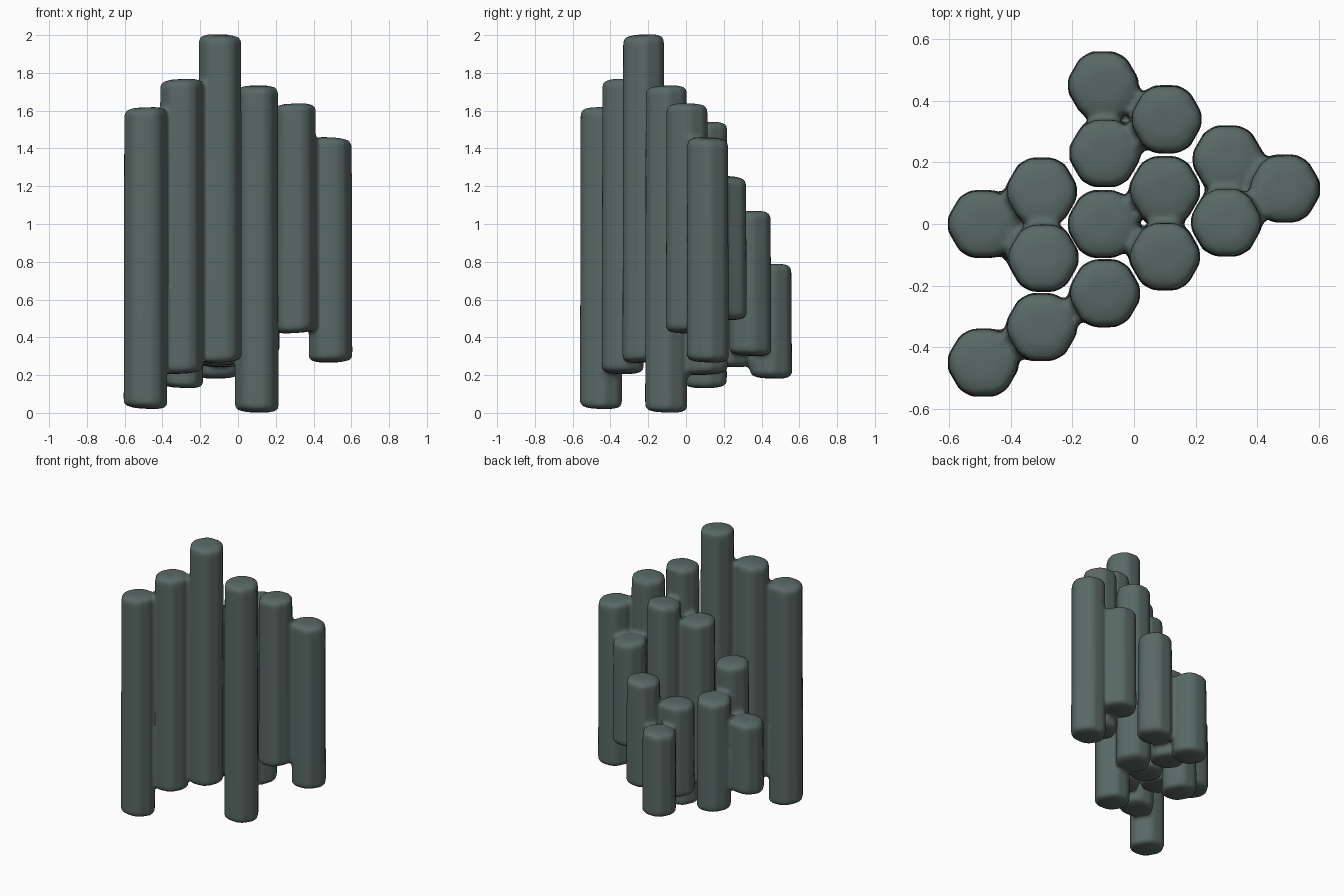
import bpy, bmesh, math, random

if "Cube" in bpy.data.objects:
    bpy.data.objects.remove(bpy.data.objects["Cube"])

random.seed(4)
stone = bpy.data.materials.new("dark_green_grey_stone")
stone.diffuse_color = (0.10, 0.14, 0.13, 1)
stone.use_nodes = True
stone.node_tree.nodes["Principled BSDF"].inputs["Base Color"].default_value = stone.diffuse_color

# Clusters of three columns: x, y, bottom z, top z
CLUSTERS = {
    "back_columns": [(-0.10, 0.45, 0.18, 0.79), (0.105, 0.34, 0.30, 1.07), (-0.095, 0.23, 0.24, 0.91)],
    "left_columns": [(-0.49, 0.0, 0.27, 0.80), (-0.30, 0.105, 0.13, 0.95), (-0.295, -0.11, 0.28, 1.13)],
    "centre_columns": [(-0.10, 0.0, 0.25, 1.43), (0.10, 0.11, 0.20, 1.54), (0.10, -0.105, 0.0, 1.735)],
    "right_columns": [(0.305, 0.21, 0.49, 1.255), (0.49, 0.115, 0.265, 1.46), (0.30, 0.005, 0.42, 1.64)],
    "front_columns": [(-0.49, -0.45, 0.02, 1.62), (-0.30, -0.335, 0.205, 1.77), (-0.095, -0.225, 0.265, 2.005)],
}
APOTHEM = 0.111
CORNER = 0.120


def section(cx, cy, z, scale, jitter, tilt):
    """Worn hexagon: each corner cut into two points; tilt slopes the ring."""
    pts = []
    for k in range(6):
        a = math.radians(60 * k)
        for side in (-1, 1):
            ang = a + side * math.radians(11)
            r = CORNER * scale * jitter[k]
            r = min(r, APOTHEM * scale / math.cos(math.radians(19)))
            x, y = r * math.cos(ang), r * math.sin(ang)
            pts.append((cx + x, cy + y, z + tilt[0] * x + tilt[1] * y))
    return pts


def add_column(bm, cx, cy, z0, z1):
    jitter = [random.uniform(0.97, 1.02) for _ in range(6)]
    t_top = (random.uniform(-.06, .06), random.uniform(-.06, .06))
    t_bot = (random.uniform(-.06, .06), random.uniform(-.06, .06))
    # chamfered ends with a gentle dome
    levels = [(z0 + 0.003, 0.5, t_bot), (z0 + 0.012, 0.86, t_bot), (z0 + 0.028, 1.0, t_bot),
              (z1 - 0.032, 0.97, t_top), (z1 - 0.014, 0.86, t_top), (z1 - 0.003, 0.5, t_top)]
    rings = [[bm.verts.new(p) for p in section(cx, cy, z, s, jitter, t)] for z, s, t in levels]
    for lo, hi in zip(rings, rings[1:]):
        for i in range(12):
            j = (i + 1) % 12
            bm.faces.new((lo[i], lo[j], hi[j], hi[i]))
    bm.faces.new(rings[0][::-1])
    bm.faces.new(rings[-1])


for name, columns in CLUSTERS.items():
    bm = bmesh.new()
    for c in columns:
        add_column(bm, *c)
    me = bpy.data.meshes.new(name)
    bm.to_mesh(me)
    bm.free()
    me.materials.append(stone)
    ob = bpy.data.objects.new(name, me)
    bpy.context.collection.objects.link(ob)
    # fuse the three columns and soften the joints
    fuse = ob.modifiers.new("fuse", 'REMESH')
    fuse.mode = 'VOXEL'
    fuse.voxel_size = 0.014
    fuse.use_smooth_shade = True
    soft = ob.modifiers.new("soften", 'SMOOTH')
    soft.factor = 0.5
    soft.iterations = 4
